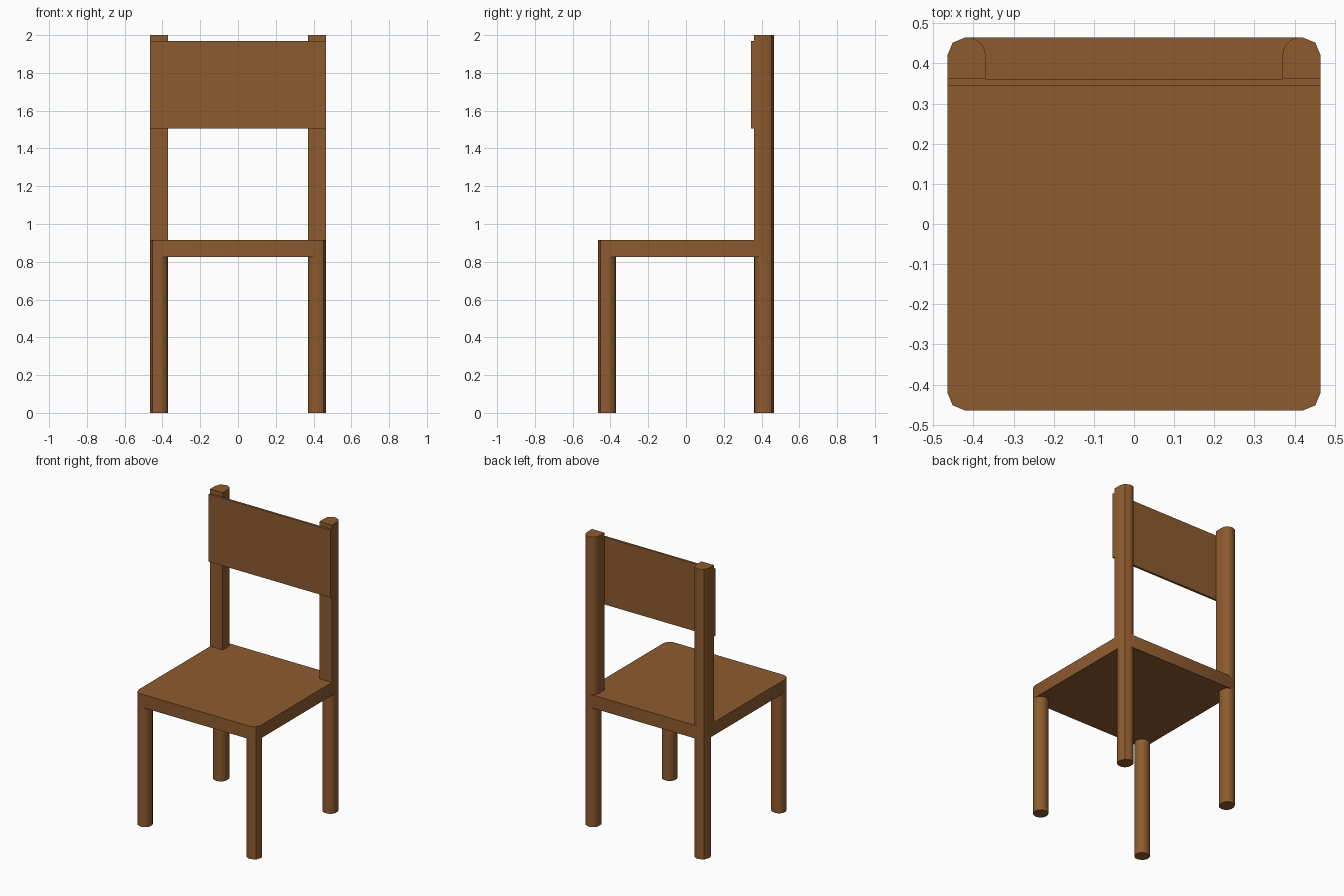
import bpy
import math

cube = bpy.data.objects.get("Cube")
if cube:
    bpy.data.objects.remove(cube, do_unlink=True)

HALF = 0.465          # half the seat width and depth
INNER = 0.37          # inner face of the legs
SEAT_LOW, SEAT_TOP, TOP = 0.825, 0.915, 2.0

wood = bpy.data.materials.new("brown wood")
wood.use_nodes = True
colour = (0.27, 0.105, 0.028, 1)
wood.diffuse_color = colour
wood.node_tree.nodes["Principled BSDF"].inputs["Base Color"].default_value = colour


def rounded_outline(x0, x1, y0, y1, corners):
    """Anticlockwise outline; corners holds (radius, segments) from front left."""
    spots = ((x0, y0, 1, 1), (x1, y0, -1, 1), (x1, y1, -1, -1), (x0, y1, 1, -1))
    points = []
    for i, ((x, y, sx, sy), (r, n)) in enumerate(zip(spots, corners)):
        if r == 0:
            points.append((x, y))
            continue
        for k in range(n + 1):
            a = math.pi + (i + k / n) * math.pi / 2
            points.append((x + sx * r + r * math.cos(a), y + sy * r + r * math.sin(a)))
    return points


def prism(name, outline, z0, z1):
    n = len(outline)
    verts = [(x, y, z) for z in (z0, z1) for x, y in outline]
    faces = [tuple(reversed(range(n))), tuple(range(n, 2 * n))]
    faces += [(i, (i + 1) % n, n + (i + 1) % n, n + i) for i in range(n)]
    mesh = bpy.data.meshes.new(name)
    mesh.from_pydata(verts, [], faces)
    mesh.materials.append(wood)
    obj = bpy.data.objects.new(name, mesh)
    bpy.context.collection.objects.link(obj)
    bpy.ops.object.select_all(action='DESELECT')
    obj.select_set(True)
    bpy.context.view_layer.objects.active = obj
    bpy.ops.object.shade_smooth_by_angle(angle=math.radians(35))
    return obj


def mirrored(outline, sx, sy):
    """Flip an outline into another quadrant, keeping it anticlockwise."""
    flipped = [(sx * x, sy * y) for x, y in outline]
    return flipped if sx * sy > 0 else flipped[::-1]


square, outer, inner = (0, 1), (0.045, 2), (0.044, 5)

# Seat with clipped round corners
prism("seat", rounded_outline(-HALF, HALF, -HALF, HALF, [outer] * 4), SEAT_LOW, SEAT_TOP)

# Rounded legs below the seat and back posts with square fronts above it
front_leg = rounded_outline(INNER, HALF, INNER, HALF, [inner, inner, outer, inner])
back_leg = rounded_outline(INNER, HALF, 0.361, HALF, [inner, inner, outer, inner])
post = rounded_outline(INNER, HALF, 0.361, HALF, [square, square, outer, inner])
for side, sx in (("left", 1), ("right", -1)):
    prism(f"front_leg_{side}", mirrored(front_leg, sx, -1), 0, SEAT_LOW)
    prism(f"back_leg_{side}", mirrored(back_leg, sx, 1), 0, SEAT_LOW)
    prism(f"back_post_{side}", mirrored(post, sx, 1), SEAT_TOP, TOP)

# Thin board across the front of the posts
prism("backrest", rounded_outline(-HALF, HALF, 0.345, 0.361, [square] * 4), 1.505, 1.97)
